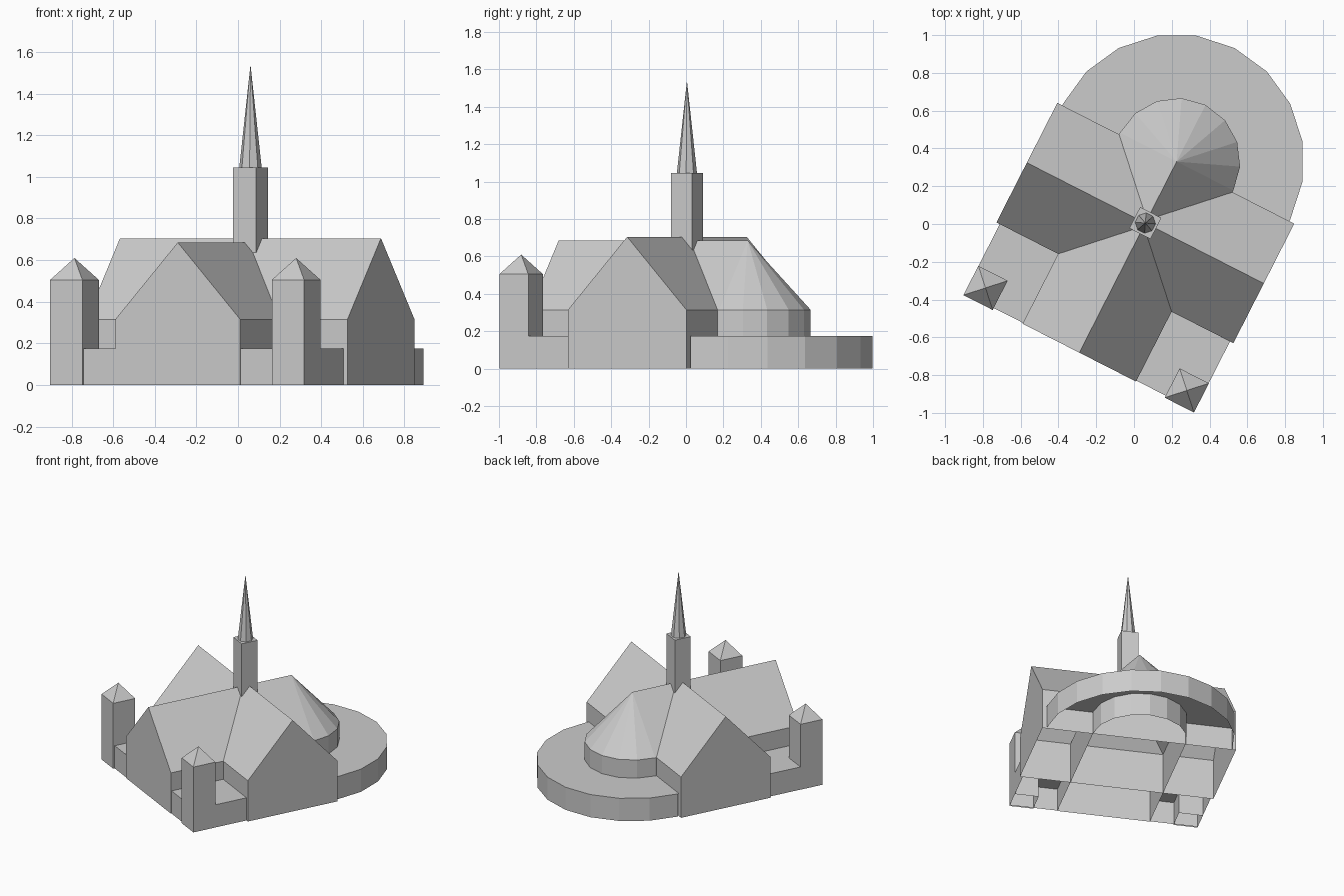
import bpy
import bmesh
from math import cos, sin, pi, radians
from mathutils import Matrix

cube = bpy.data.objects.get("Cube")
if cube:
    bpy.data.objects.remove(cube, do_unlink=True)

stone = bpy.data.materials.new("light_grey_stone")
stone.use_nodes = True
GREY = (0.6, 0.6, 0.6, 1)
stone.diffuse_color = GREY
stone.node_tree.nodes["Principled BSDF"].inputs["Base Color"].default_value = GREY

# The church is turned on its site; parts are laid out about the crossing
SITE = Matrix.Translation((0.06, 0.005, 0)) @ Matrix.Rotation(radians(-27), 4, "Z")

EAVES = 0.315
LOW = 0.175
NAVE_W, NAVE_FRONT, APSE_V = 0.337, -0.77, 0.365
TRANSEPT_L, TRANSEPT_W = 0.704, 0.355


def finish(name, bm):
    bmesh.ops.remove_doubles(bm, verts=bm.verts, dist=0.0001)
    bmesh.ops.recalc_face_normals(bm, faces=bm.faces)
    bm.transform(SITE)
    mesh = bpy.data.meshes.new(name)
    bm.to_mesh(mesh)
    bm.free()
    mesh.materials.append(stone)
    obj = bpy.data.objects.new(name, mesh)
    bpy.context.collection.objects.link(obj)
    return obj


def add_face(bm, points):
    return bm.faces.new([bm.verts.new(p) for p in points])


def add_walls(bm, outline, z0, z1):
    for (ax, ay), (bx, by) in zip(outline, outline[1:]):
        add_face(bm, [(ax, ay, z0), (bx, by, z0), (bx, by, z1), (ax, ay, z1)])


def gabled_hall(name, half, start, end, ridge, across, end_gable):
    """Walls, pitched roof and gables, open underneath."""
    bm = bmesh.new()
    profile = [(-half, 0), (-half, EAVES), (0, ridge), (half, EAVES), (half, 0)]

    def place(s, along, z):
        return (along, s, z) if across else (s, along, z)

    for (s, z), (t, w) in zip(profile, profile[1:]):
        add_face(bm, [place(s, start, z), place(t, start, w),
                      place(t, end, w), place(s, end, z)])
    for along in ([start, end] if end_gable else [start]):
        add_face(bm, [place(s, along, z) for s, z in profile])
    return finish(name, bm)


def arc(radius, steps):
    return [(radius * cos(pi * i / steps), APSE_V + radius * sin(pi * i / steps))
            for i in range(steps + 1)]


def ring(cx, cy, radius, sides, turn):
    return [(cx + radius * cos(turn + 2 * pi * i / sides),
             cy + radius * sin(turn + 2 * pi * i / sides)) for i in range(sides + 1)]


def add_cone(bm, outline, z, tip):
    for a, b in zip(outline, outline[1:]):
        add_face(bm, [(*a, z), (*b, z), tip])


# Nave and transept
gabled_hall("nave", NAVE_W, NAVE_FRONT, APSE_V, 0.685, False, False)
gabled_hall("transept", TRANSEPT_W, -TRANSEPT_L, TRANSEPT_L, 0.705, True, True)

# Rounded apse with half-cone roof
bm = bmesh.new()
rim = arc(NAVE_W, 8)
add_walls(bm, rim, 0, EAVES)
add_cone(bm, rim, EAVES, (0, APSE_V, 0.685))
finish("apse", bm)

# Low flat-roofed ambulatory around the apse
bm = bmesh.new()
outer = arc(0.675, 10)
add_walls(bm, outer, 0, LOW)
inner = [(NAVE_W, TRANSEPT_W)] + rim + [(-NAVE_W, TRANSEPT_W)]
border = [(0.675, TRANSEPT_W)] + outer + [(-0.675, TRANSEPT_W)]
add_face(bm, [(x, y, LOW) for x, y in border + inner[::-1]])
finish("ambulatory", bm)

# Low wings and corner towers on both sides of the front
for side, label in ((1, "left"), (-1, "right")):
    bm = bmesh.new()
    walls = [(side * NAVE_W, -0.765), (side * 0.684, -0.765), (side * 0.684, -TRANSEPT_W)]
    add_walls(bm, walls, 0, LOW)
    add_face(bm, [(x, y, LOW) for x, y in walls + [(side * NAVE_W, -TRANSEPT_W)]])
    finish("wing_" + label, bm)

    bm = bmesh.new()
    u, v = side * 0.598, -0.69
    square = ring(u, v, 0.087 * 2 ** 0.5, 4, pi / 4)
    add_walls(bm, square, 0, 0.505)
    add_cone(bm, square, 0.505, (u, v, 0.61))
    finish("corner_tower_" + label, bm)

# Crossing tower
bm = bmesh.new()
square = ring(0, 0, 0.063 * 2 ** 0.5, 4, pi / 4)
add_walls(bm, square, 0.625, 1.045)
add_face(bm, [(x, y, 1.045) for x, y in square[:-1]])
finish("crossing_tower", bm)

# Eight-sided spire
bm = bmesh.new()
add_cone(bm, ring(0, 0, 0.054, 8, pi / 8), 1.045, (0, 0, 1.54))
finish("spire", bm)
